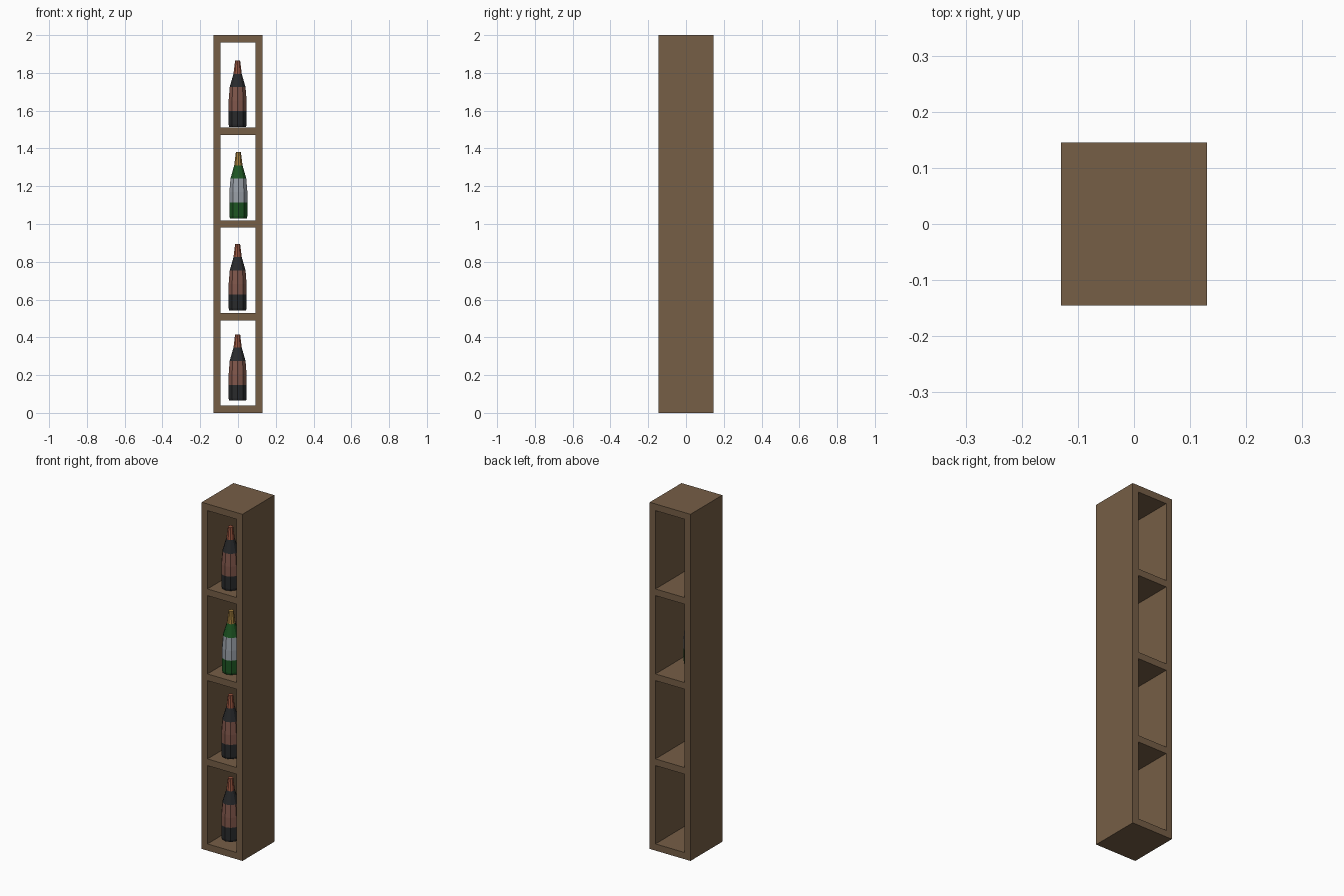
import bpy, bmesh, math
from mathutils import Vector

if "Cube" in bpy.data.objects:
    bpy.data.objects.remove(bpy.data.objects["Cube"])


def material(name, rgb):
    m = bpy.data.materials.new(name)
    m.diffuse_color = (*rgb, 1)
    m.use_nodes = True
    m.node_tree.nodes["Principled BSDF"].inputs["Base Color"].default_value = m.diffuse_color
    return m


wood = material("brown wood", (0.18, 0.112, 0.061))
dark = material("dark glass", (0.022, 0.023, 0.025))
rust = material("rust label", (0.22, 0.095, 0.07))
red = material("red foil", (0.32, 0.09, 0.05))
green = material("green glass", (0.012, 0.09, 0.016))
grey = material("grey label", (0.32, 0.35, 0.39))
gold = material("gold foil", (0.35, 0.2, 0.045))


def finish(bm, name, mats):
    bmesh.ops.recalc_face_normals(bm, faces=bm.faces)
    mesh = bpy.data.meshes.new(name)
    bm.to_mesh(mesh)
    bm.free()
    for m in mats:
        mesh.materials.append(m)
    ob = bpy.data.objects.new(name, mesh)
    bpy.context.collection.objects.link(ob)
    return ob


# Rack: front outline with four openings, extruded through the depth
HALF_W, HALF_D, T = 0.13, 0.145, 0.0385
OPENING = (2 - 5 * T) / 4
xs = [-HALF_W, -HALF_W + 0.037, HALF_W - 0.037, HALF_W]
zs = [0]
for i in range(9):
    zs.append(zs[-1] + (T if i % 2 == 0 else OPENING))
bm = bmesh.new()
grid = [[bm.verts.new((x, -HALF_D, z)) for x in xs] for z in zs]
for r in range(9):
    for c in range(3):
        if not (c == 1 and r % 2 == 1):
            bm.faces.new((grid[r][c], grid[r][c + 1], grid[r + 1][c + 1], grid[r + 1][c]))
ext = bmesh.ops.extrude_face_region(bm, geom=bm.faces[:], use_keep_orig=True)
bmesh.ops.translate(bm, vec=(0, 2 * HALF_D, 0),
                    verts=[g for g in ext["geom"] if isinstance(g, bmesh.types.BMVert)])
finish(bm, "rack", [wood])

# Bottle: low-poly lathe, coloured by height (glass, label, glass, foil)
PROFILE = [(0.047, 0), (0.05, 0.012), (0.05, 0.083), (0.05, 0.14), (0.044, 0.211),
           (0.023, 0.281), (0.014, 0.351)]
SIDES = 10


def bottle(name, loc, turn, mats):
    bm = bmesh.new()
    rings = []
    for rad, z in PROFILE:
        ring = []
        for i in range(SIDES):
            a = turn + math.tau * i / SIDES - math.pi / 2
            ring.append(bm.verts.new((rad * math.cos(a), rad * math.sin(a), z)))
        rings.append(ring)
    for lo, hi in zip(rings, rings[1:]):
        for i in range(SIDES):
            j = (i + 1) % SIDES
            bm.faces.new((lo[i], lo[j], hi[j], hi[i]))
    bm.faces.new(rings[0][::-1])
    bm.faces.new(rings[-1])
    for f in bm.faces:
        z = f.calc_center_median().z
        f.material_index = 2 if z > 0.281 else 1 if 0.083 < z < 0.211 else 0
    ob = finish(bm, name, mats)
    ob.location = Vector(loc)


for k, z in enumerate((0.065, 0.543, 1.03, 1.514)):
    is_green = k == 2
    bottle(f"bottle_{k + 1}", (0.002 if is_green else -0.002, -0.065, z), 0.0,
           [green, grey, gold] if is_green else [dark, rust, red])
